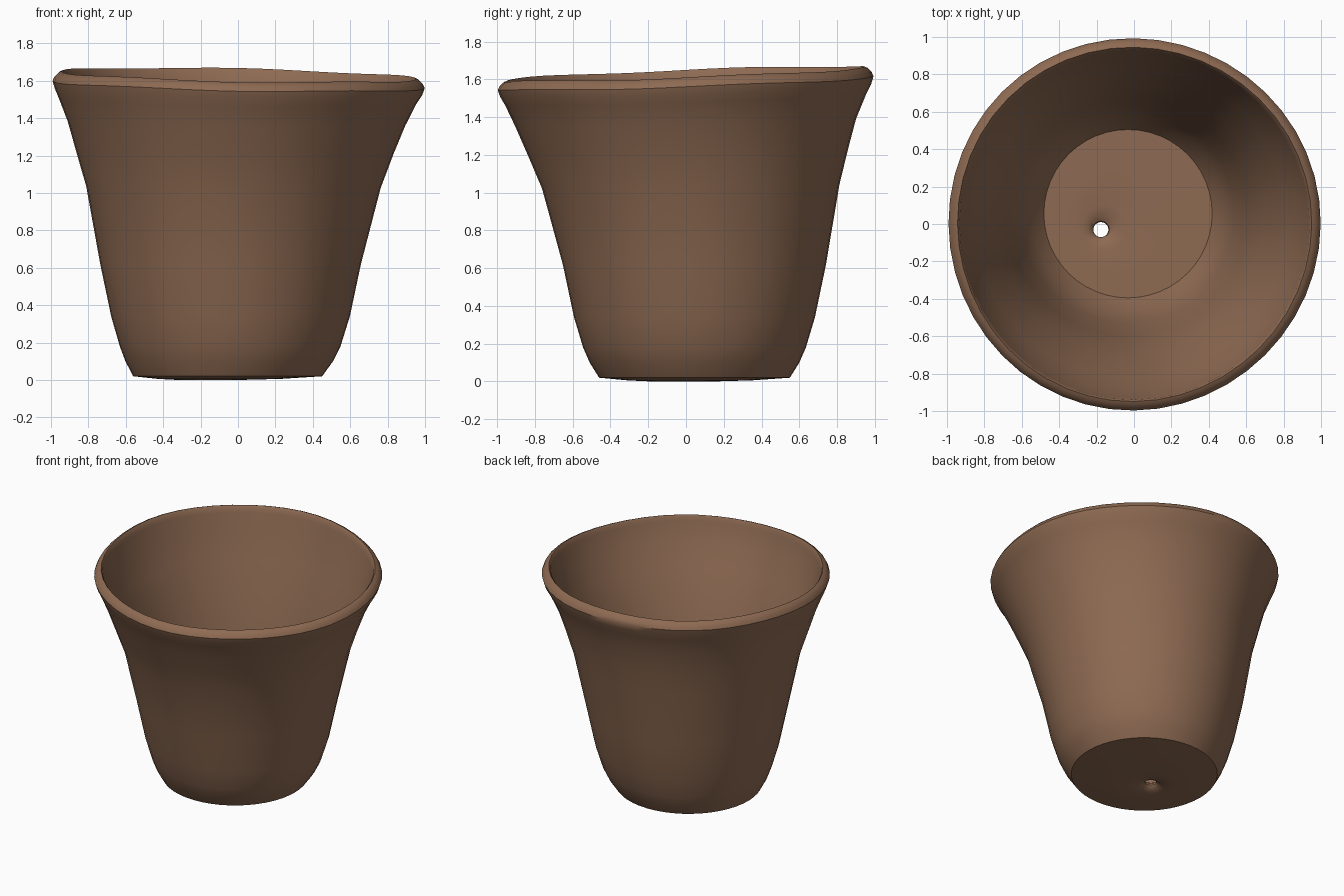
import bpy, bmesh
from math import sin, cos, pi, radians

if "Cube" in bpy.data.objects:
    bpy.data.objects.remove(bpy.data.objects["Cube"], do_unlink=True)

SEGMENTS = 48

# Terracotta colour
clay = bpy.data.materials.new("brown clay")
clay.use_nodes = True
colour = (0.27, 0.145, 0.085, 1)
clay.diffuse_color = colour
clay.node_tree.nodes["Principled BSDF"].inputs["Base Color"].default_value = colour

# Closed profile as rings: radius, centre x, centre y, height
outer_wall = [
    (0.505, -0.055, 0.045, 0.02), (0.555, -0.047, 0.045, 0.1),
    (0.59, -0.042, 0.045, 0.18), (0.638, -0.04, 0.045, 0.34),
    (0.697, -0.04, 0.045, 0.62), (0.787, -0.025, 0.025, 1.03),
    (0.85, -0.018, 0.01, 1.22), (0.902, -0.01, 0.0, 1.37),
    (0.955, -0.005, 0.0, 1.49),
]
rim = [
    (0.982, 0, 0, 1.54), (0.995, 0, 0, 1.58), (0.985, 0, 0, 1.602),
    (0.965, 0, 0, 1.622), (0.947, 0, 0, 1.63), (0.936, 0, -0.002, 1.615),
    (0.93, 0, -0.003, 1.585),
]
inner_wall = [
    (0.885, -0.008, 0.0, 1.45), (0.832, -0.015, 0.01, 1.28),
    (0.727, -0.025, 0.025, 1.03), (0.637, -0.035, 0.04, 0.62),
    (0.575, -0.038, 0.045, 0.34), (0.515, -0.035, 0.05, 0.17),
    (0.45, -0.032, 0.055, 0.08),
]
inner_floor = [(0.27, -0.09, 0.02, 0.078), (0.12, -0.16, -0.02, 0.076),
               (0.07, -0.175, -0.028, 0.068)]
drain_hole = [(0.045, -0.177, -0.03, 0.052), (0.04, -0.177, -0.03, 0.035)]
under_side = [(0.05, -0.177, -0.03, 0.022), (0.09, -0.175, -0.028, 0.006),
              (0.16, -0.16, -0.02, 0.0), (0.33, -0.1, 0.02, 0.006)]
rings = outer_wall + rim + inner_wall + inner_floor + drain_hole + under_side


def ring_point(ring, i):
    """Point on a ring, with the tilt and hand-made wobble growing to the rim."""
    r, cx, cy, z = ring
    a = 2 * pi * i / SEGMENTS
    lift = (z / 1.6) ** 3
    r *= 1 + 0.004 * lift * sin(3 * a + 1)
    x, y = cx + r * cos(a), cy + r * sin(a)
    sag = 0.034 * y - 0.02 * x + 0.004 * sin(5 * a)
    return x, y, z + lift * sag


# Pot body, one shell running over the rim and through the drain hole
bm = bmesh.new()
loops = [[bm.verts.new(ring_point(ring, i)) for i in range(SEGMENTS)] for ring in rings]
for k, lower in enumerate(loops):
    upper = loops[(k + 1) % len(loops)]
    for i in range(SEGMENTS):
        j = (i + 1) % SEGMENTS
        bm.faces.new((lower[i], lower[j], upper[j], upper[i]))
bmesh.ops.recalc_face_normals(bm, faces=bm.faces)

mesh = bpy.data.meshes.new("flower_pot")
bm.to_mesh(mesh)
bm.free()
mesh.materials.append(clay)
pot = bpy.data.objects.new("flower_pot", mesh)
bpy.context.collection.objects.link(pot)

# Smooth walls with crisp floor edges
bpy.ops.object.select_all(action="DESELECT")
pot.select_set(True)
bpy.context.view_layer.objects.active = pot
bpy.ops.object.shade_smooth_by_angle(angle=radians(40))
